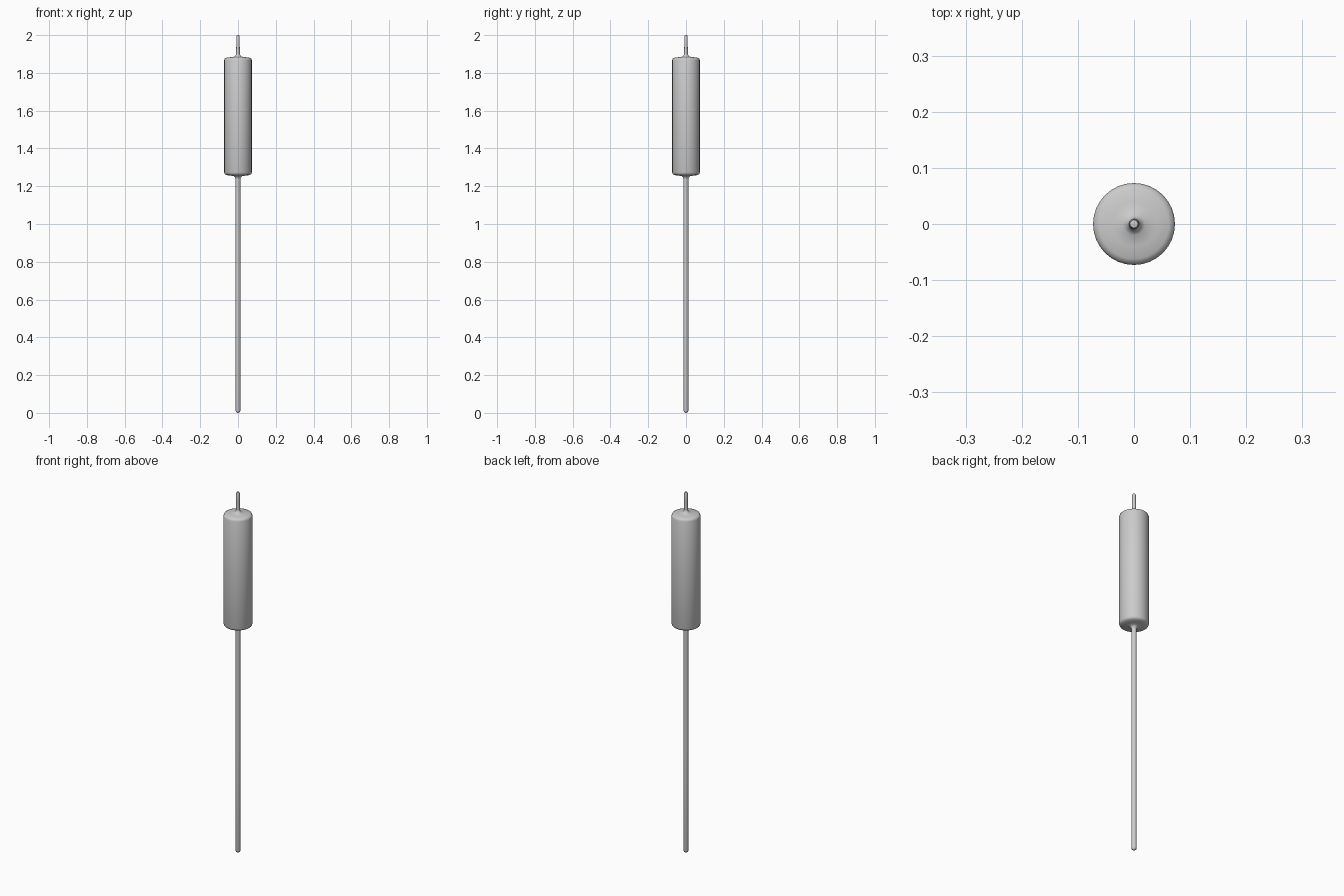
import bpy, bmesh, math

if "Cube" in bpy.data.objects:
    bpy.data.objects.remove(bpy.data.objects["Cube"])

SIDES = 32


def lathe(name, profile):
    """Spin a (radius, height) profile about z; zero radius closes the end."""
    bm = bmesh.new()
    verts = [bm.verts.new((r, 0, z)) for r, z in profile]
    edges = [bm.edges.new(pair) for pair in zip(verts, verts[1:])]
    bmesh.ops.spin(bm, geom=verts + edges, cent=(0, 0, 0), axis=(0, 0, 1),
                   angle=math.tau, steps=SIDES, use_duplicate=False)
    bmesh.ops.remove_doubles(bm, verts=bm.verts, dist=0.0003)
    bmesh.ops.recalc_face_normals(bm, faces=bm.faces)
    mesh = bpy.data.meshes.new(name)
    bm.to_mesh(mesh)
    bm.free()
    obj = bpy.data.objects.new(name, mesh)
    bpy.context.collection.objects.link(obj)
    bpy.ops.object.select_all(action='DESELECT')
    obj.select_set(True)
    bpy.context.view_layer.objects.active = obj
    bpy.ops.object.shade_smooth_by_angle(angle=math.radians(50))
    return obj


# Long thin stem with a rounded foot
lathe("stem", [(0, 0), (0.007, 0.002), (0.011, 0.006), (0.013, 0.013),
               (0.013, 0.6), (0.013, 1.24)])

# Sausage-shaped seed head, softened rims, flaring into stem and spike
lathe("seed_head", [(0.013, 1.24), (0.015, 1.248), (0.022, 1.254),
                    (0.04, 1.256), (0.062, 1.259), (0.070, 1.264),
                    (0.073, 1.273), (0.073, 1.57), (0.073, 1.868),
                    (0.070, 1.876), (0.062, 1.880), (0.04, 1.883),
                    (0.020, 1.886), (0.013, 1.891), (0.010, 1.90)])

# Short spike on top
lathe("top_spike", [(0.010, 1.90), (0.009, 1.95), (0.009, 1.992),
                    (0.007, 1.998), (0, 2.0)])
